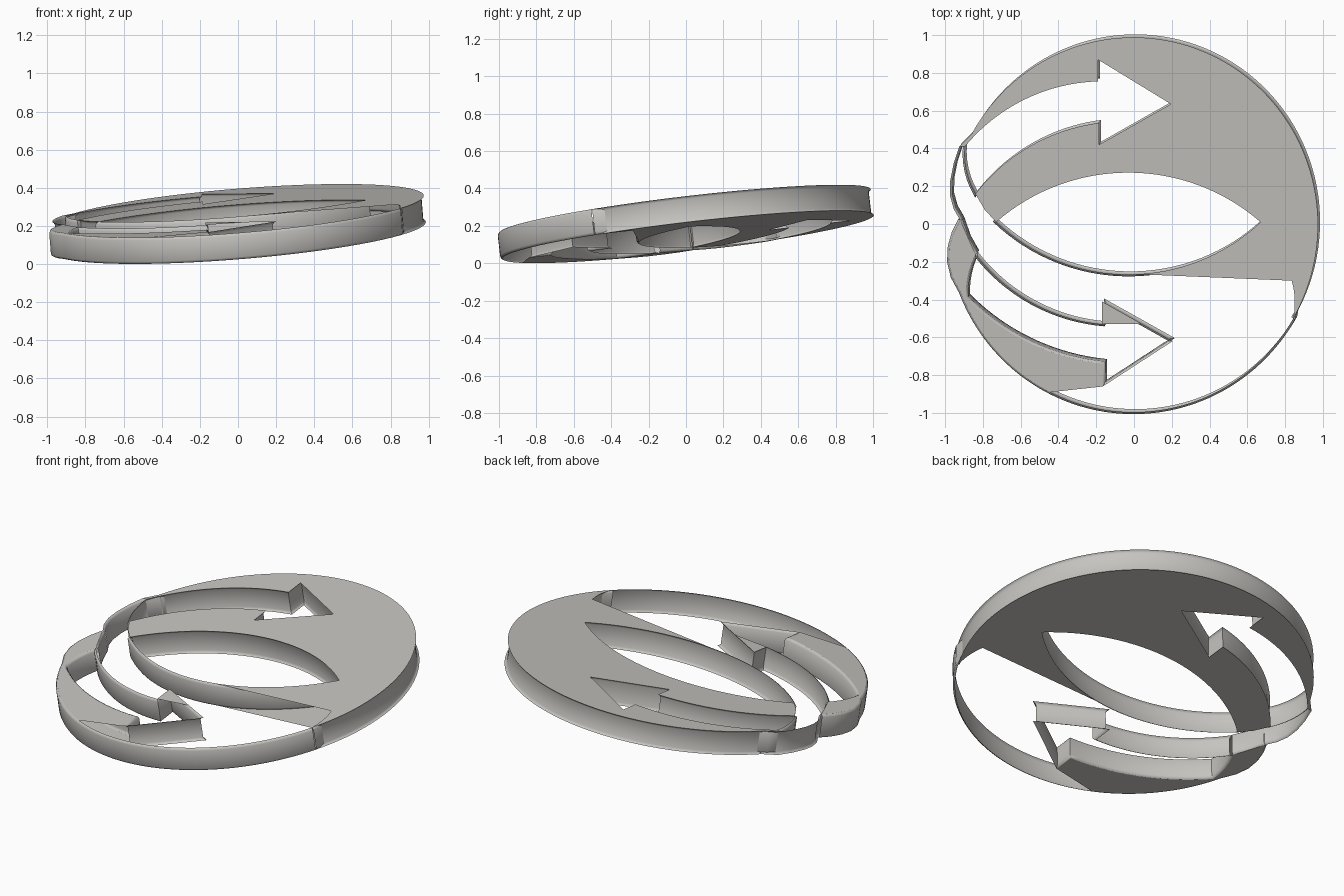
import bpy, bmesh, math
from mathutils import Vector

if "Cube" in bpy.data.objects:
    bpy.data.objects.remove(bpy.data.objects["Cube"])

SX, SY = 0.081, 0.117          # tilt of the disc along x and y
Z0 = 0.28                      # height of the upper plane at the centre
DOWN = Vector((0.011, 0.016, -0.138))   # from upper edge to lower edge
FLARE = 0.012                  # depth of the edge fillets

grey = bpy.data.materials.new("warm_grey")
grey.diffuse_color = (0.56, 0.55, 0.525, 1)
grey.use_nodes = True
grey.node_tree.nodes["Principled BSDF"].inputs["Base Color"].default_value = grey.diffuse_color


def place(p, f=0.0):
    """Point of the tilted disc; f goes from 0 (upper) to 1 (lower)."""
    return Vector((p[0], p[1], Z0 + SX * p[0] + SY * p[1])) + DOWN * f


def arc(a, b, sag, n=20):
    """Circular arc from a to b, bulging left of the direction by sag."""
    a, b = Vector(a), Vector(b)
    mid, d = (a + b) / 2, b - a
    half = d.length / 2
    u = d.normalized()
    v = Vector((-u.y, u.x)) * (1 if sag > 0 else -1)
    s = abs(sag)
    r = (half * half + s * s) / (2 * s)
    t = math.asin(min(1, half / r))
    out = []
    for i in range(n + 1):
        w = -t + 2 * t * i / n
        out.append(mid + u * r * math.sin(w) + v * (r * math.cos(w) - r + s))
    return out


def rim(a0, a1, n):
    out = []
    for i in range(n + 1):
        w = math.radians(a0 + (a1 - a0) * i / n)
        out.append(Vector((-0.004 + 0.978 * math.cos(w), -0.004 + 0.992 * math.sin(w))))
    return out


def pts(*ps):
    return [Vector(p) for p in ps]


def chain(*parts):
    """Join point runs, dropping repeated points."""
    out = []
    for part in parts:
        for p in part:
            if not out or (p - out[-1]).length > 1e-4:
                out.append(p)
    return out


def finish(bm, name):
    me = bpy.data.meshes.new(name)
    bm.to_mesh(me)
    bm.free()
    me.materials.append(grey)
    ob = bpy.data.objects.new(name, me)
    bpy.context.collection.objects.link(ob)
    return ob


def wall(name, path, side, closed=False):
    """Thin upright wall along a path, filleted at both edges."""
    if closed and (path[0] - path[-1]).length < 1e-4:
        path = path[:-1]
    n = len(path)
    normals = []
    for i in range(n):
        prev = path[i - 1] if (i or closed) else None
        nxt = path[(i + 1) % n] if (i < n - 1 or closed) else None
        ds = []
        if prev is not None:
            ds.append((path[i] - prev).normalized())
        if nxt is not None:
            ds.append((nxt - path[i]).normalized())
        ns = [Vector((-d.y, d.x)) for d in ds]
        m = sum(ns, Vector((0, 0))).normalized()
        normals.append(m / max(0.5, m.dot(ns[0])))
    profile = [(0, 0), (0.03, 0.6), (0.1, 1), (0.9, 1), (0.97, 0.6), (1, 0)]
    bm = bmesh.new()
    rows = [[bm.verts.new(place(p + m * (side * FLARE * o), f))
             for p, m in zip(path, normals)] for f, o in profile]
    for r0, r1 in zip(rows, rows[1:]):
        for i in range(n if closed else n - 1):
            j = (i + 1) % n
            q = [r0[i], r1[i], r1[j], r0[j]]
            bm.faces.new(q if side > 0 else q[::-1])
    ob = finish(bm, name)
    bpy.ops.object.select_all(action='DESELECT')
    ob.select_set(True)
    bpy.context.view_layer.objects.active = ob
    bpy.ops.object.shade_smooth_by_angle(angle=math.radians(40))


def plate(name, outline, levels=(0, 1)):
    """Flat sheets closing an outline at the upper and lower planes."""
    if (outline[0] - outline[-1]).length < 1e-4:
        outline = outline[:-1]
    bm = bmesh.new()
    for f in levels:
        face = bm.faces.new([bm.verts.new(place(p, f)) for p in outline])
        face.normal_update()
        if (face.normal.z > 0) != (f == 0):
            face.normal_flip()
    bmesh.ops.triangulate(bm, faces=bm.faces[:])
    finish(bm, name)


# Outlines: rims, lens and the two arrows
upper_rim = rim(-30, 151, 90)
left_bulge = chain(upper_rim[-1:], pts((-0.925, 0.41), (-0.955, 0.32), (-0.973, 0.23),
                   (-0.974, 0.15), (-0.955, 0.08), (-0.92, 0.02)))
lower_left = pts((-0.92, 0.02), (-0.955, -0.05), (-0.975, -0.12), (-0.979, -0.2), (-0.96, -0.28))
lower_rim = rim(201, 330, 64)

lens_top = arc((-0.73, 0.01), (0.67, 0.01), 0.262, 32)
lens_low = arc((0.67, 0.01), (-0.73, 0.01), 0.277, 32)

a_out = arc((-0.895, 0.41), (-0.19, 0.755), 0.085)
a_head = pts((-0.19, 0.87), (0.195, 0.635), (-0.185, 0.42), (-0.185, 0.535))
a_in = arc((-0.185, 0.535), (-0.84, 0.16), -0.075)
a_tail = arc((-0.84, 0.16), (-0.895, 0.41), 0.02, 6)

b_in = arc((-0.84, -0.16), (-0.17, -0.53), -0.08)
b_head = pts((-0.17, -0.41), (0.205, -0.62), (-0.165, -0.86), (-0.165, -0.74))
b_out = arc((-0.165, -0.74), (-0.89, -0.39), 0.07)
b_tail = arc((-0.89, -0.39), (-0.84, -0.16), 0.015, 6)

notch = arc((0.835, -0.3), upper_rim[0], 0.012, 6)
link = pts((-0.84, 0.16), (-0.79, 0.075), (-0.73, 0.01))

# Walls
wall("upper_rim_wall", upper_rim, 1)
wall("left_rim_wall", left_bulge, 1)
wall("lower_rim_wall", chain(lower_left, lower_rim), -1)
wall("lens_wall", chain(lens_top, lens_low), 1, True)
wall("upper_arrow_wall", chain(a_out, a_head, a_in, a_tail), 1, True)
wall("lower_arrow_wall", chain(b_in, b_head, b_out, b_tail), -1, True)
wall("rim_notch_wall", notch, 1)
wall("tail_link_wall", link, 1)
wall("left_link_wall", pts((-0.92, 0.02), (-0.885, -0.08), (-0.84, -0.16)), 1)

# Sheets
lens_part = [p for p in lens_low if p.x > -0.01]
plate("upper_plate", chain(upper_rim, left_bulge[1:2], a_out, a_head, a_in, link,
                           lens_top, lens_part, notch))
low_left_rim = [p for p in lower_rim if p.x < -0.44]
plate("lower_left_plate", chain(lower_left, low_left_rim, pts((-0.165, -0.86)),
                                b_out, b_tail))
plate("arrow_corner_plate", pts((-0.17, -0.41), (-0.17, -0.53), (0.04, -0.53)), (0,))
